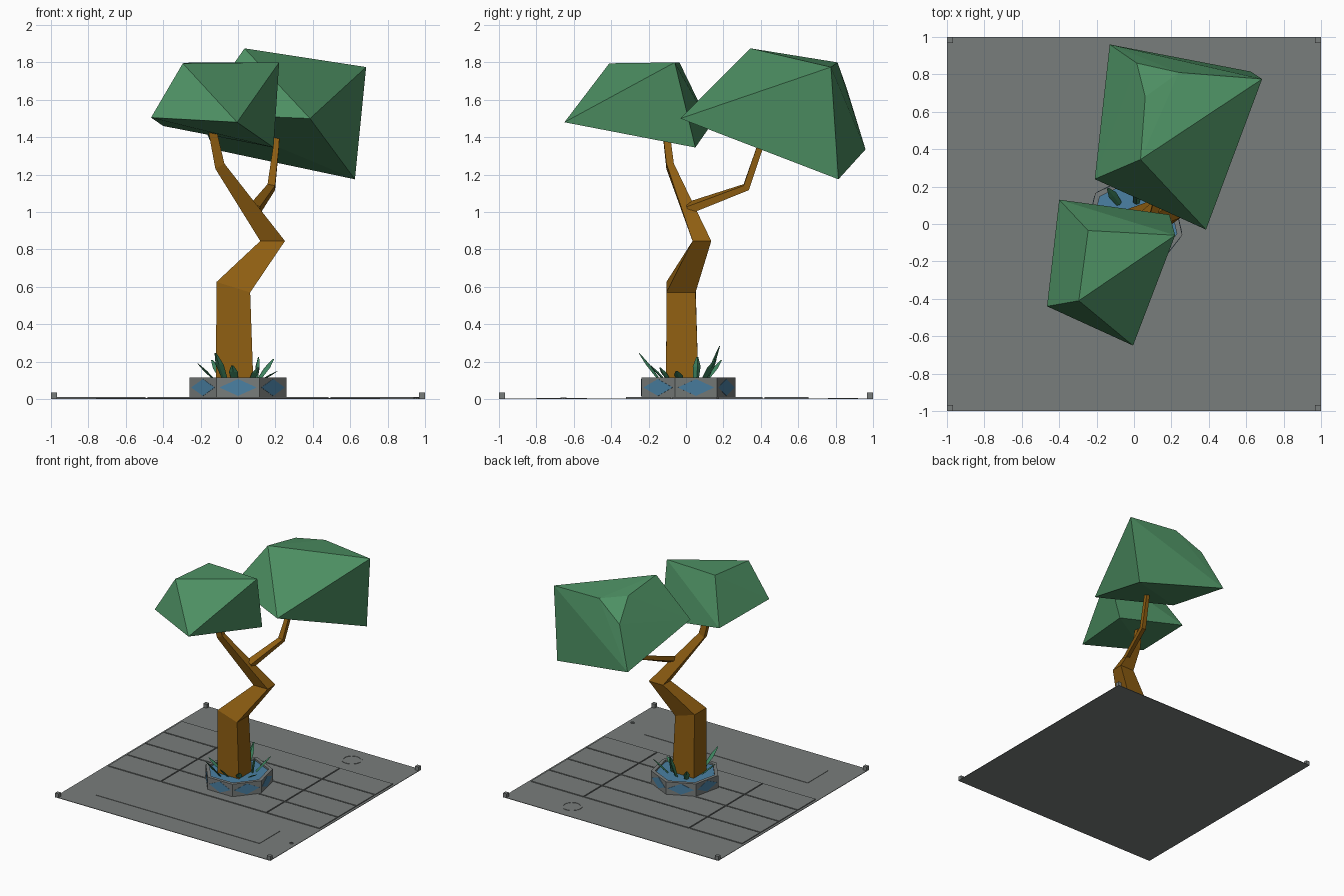
import bpy, bmesh, math
from mathutils import Vector

if "Cube" in bpy.data.objects:
    bpy.data.objects.remove(bpy.data.objects["Cube"])


def mat(name, c):
    m = bpy.data.materials.new(name)
    m.diffuse_color = (*c, 1)
    m.use_nodes = True
    m.node_tree.nodes["Principled BSDF"].inputs["Base Color"].default_value = m.diffuse_color
    return m


GREY = mat("stone grey", (0.19, 0.205, 0.2))
BROWN = mat("bark brown", (0.28, 0.115, 0.006))
GREEN = mat("leaf green", (0.075, 0.28, 0.125))
GRASS = mat("grass green", (0.05, 0.24, 0.12))
BLUE = mat("water blue", (0.07, 0.22, 0.37))


def finish(bm, name, m):
    bmesh.ops.recalc_face_normals(bm, faces=bm.faces)
    me = bpy.data.meshes.new(name)
    bm.to_mesh(me)
    bm.free()
    me.materials.append(m)
    ob = bpy.data.objects.new(name, me)
    bpy.context.collection.objects.link(ob)
    return ob


def add_box(bm, x0, x1, y0, y1, z0, z1):
    r = bmesh.ops.create_cube(bm, size=1)
    for v in r["verts"]:
        v.co = Vector((x0 + (v.co.x + .5) * (x1 - x0),
                       y0 + (v.co.y + .5) * (y1 - y0),
                       z0 + (v.co.z + .5) * (z1 - z0)))


def loft(bm, rings, closed=False):
    """Skin a list of point rings; cap the ends unless the path is closed."""
    vs = [[bm.verts.new(p) for p in r] for r in rings]
    n = len(vs[0])
    pairs = list(zip(vs, vs[1:])) + ([(vs[-1], vs[0])] if closed else [])
    for a, b in pairs:
        for i in range(n):
            j = (i + 1) % n
            bm.faces.new((a[i], a[j], b[j], b[i]))
    if not closed:
        bm.faces.new(vs[0][::-1])
        bm.faces.new(vs[-1])


def limb(name, sections):
    """Four-sided limb: each section is centre, half side u, half side v."""
    bm = bmesh.new()
    rings = []
    for c, u, v in sections:
        c, u, v = Vector(c), Vector(u), Vector(v)
        rings.append([c - u - v, c + u - v, c + u + v, c - u + v])
    loft(bm, rings)
    return finish(bm, name, BROWN)


def circle(n, r, z, a0=0, cx=0, cy=0):
    return [(cx + r * math.cos(a0 + i * 2 * math.pi / n),
             cy + r * math.sin(a0 + i * 2 * math.pi / n), z) for i in range(n)]


def ring(bm, n, ro, ri, z0, z1, a0=0, cx=0, cy=0):
    loft(bm, [circle(n, r, z, a0, cx, cy) for r, z in
              ((ro, z0), (ro, z1), (ri, z1), (ri, z0))], closed=True)


# Ground slab
bm = bmesh.new()
add_box(bm, -1, 1, -1, 1, 0, .004)
finish(bm, "ground_slab", GREY)

# Paving tiles with narrow joints
bm = bmesh.new()
xs = (-.985, -.49, .49, .985)
ys = (-.325, -.078, .17, .415, .66)
g = .005
for x0, x1 in zip(xs, xs[1:]):
    for y0, y1 in zip(ys, ys[1:]):
        add_box(bm, x0 + g, x1 - g, y0 + g, y1 - g, .002, .011)
finish(bm, "paving_tiles", GREY)

# Front panel, round cover and small stud
bm = bmesh.new()
add_box(bm, -.76, .76, -.80, -.53, .002, .007)
finish(bm, "front_panel", GREY)
bm = bmesh.new()
ring(bm, 16, .08, .065, .002, .007, 0, .47, .84)
ring(bm, 8, .016, .008, .002, .009, 0, .955, -.655)
finish(bm, "round_covers", GREY)

# Corner blocks
bm = bmesh.new()
for sx in (-.983, .983):
    for sy in (-.983, .983):
        add_box(bm, sx - .016, sx + .016, sy - .016, sy + .016, .004, .036)
finish(bm, "corner_blocks", GREY)

# Seven-sided planter with a flat face to the front
A0 = -math.pi / 2 + math.pi / 7
R, H = .265, .115
bm = bmesh.new()
ring(bm, 7, R, .235, .003, H, A0)
finish(bm, "planter_wall", GREY)
bm = bmesh.new()
loft(bm, [circle(7, .238, .004, A0), circle(7, .238, .1, A0)])
finish(bm, "planter_water", BLUE)

# Diamond plates on each planter face
bm = bmesh.new()
for i in range(7):
    a = -math.pi / 2 + i * 2 * math.pi / 7
    n = Vector((math.cos(a), math.sin(a), 0))
    t = Vector((-n.y, n.x, 0))
    up = Vector((0, 0, 1))
    rings = []
    for d in (-.003, .002):
        c = n * (R * math.cos(math.pi / 7) + d) + up * .062
        rings.append([c + t * .1, c + up * .045, c - t * .1, c - up * .045])
    loft(bm, rings)
finish(bm, "planter_diamonds", BLUE)

# Grass blades leaning out from the trunk
bm = bmesh.new()
for tip in ((-.12, -.25, .245), (.02, .18, .285), (.19, .16, .215), (-.215, -.08, .19),
            (-.14, .19, .21), (.11, .06, .225), (.21, -.05, .15), (-.03, -.19, .18),
            (.11, -.14, .17)):
    tip = Vector(tip)
    out = Vector((tip.x, tip.y, 0)).normalized()
    side = Vector((-out.y, out.x, 0))
    base = out * max(.11, Vector((tip.x, tip.y)).length * .55)
    base.z = .095
    rings = []
    for f, w in ((0, .016), (.6, .024), (1, .006)):
        c = base.lerp(tip, f)
        d = out * w * .4
        rings.append([c + side * w, c + d, c - side * w, c - d])
    loft(bm, rings)
finish(bm, "grass_blades", GRASS)

# Trunk and side branch
limb("trunk", [
    ((-.018, -.02, .09), (.1, 0, 0), (0, .086, 0)),
    ((-.025, -.027, .598), (.09, 0, -.028), (0, .078, 0)),
    ((.185, .085, .845), (.066, 0, 0), (0, .05, 0)),
    ((-.097, -.085, 1.245), (.024, 0, .014), (0, .02, 0)),
    ((-.15, -.115, 1.5), (.02, 0, .004), (0, .018, 0))])
limb("branch", [
    ((.095, .01, 1.02), (.022, 0, -.012), (0, -.006, .02)),
    ((.178, .322, 1.133), (.02, 0, -.004), (0, -.014, .012)),
    ((.205, .40, 1.36), (.015, 0, 0), (0, -.016, .005)),
    ((.21, .43, 1.48), (.014, 0, 0), (0, -.014, .004))])

# Faceted leaf clumps as hulls of a few corners
for name, pts in (
    ("rear_leaf_clump", ((.035, .345, 1.875), (.685, .775, 1.775), (.625, .815, 1.175),
                         (.385, -.03, 1.5), (-.13, .96, 1.335), (-.21, .24, 1.525),
                         (.015, .86, 1.66), (.24, .81, 1.80), (.06, .68, 1.82))),
    ("front_leaf_clump", ((-.005, -.65, 1.48), (-.295, -.41, 1.795), (.22, -.06, 1.8),
                          (.19, .05, 1.345), (-.465, -.44, 1.505), (-.40, .13, 1.46),
                          (-.245, -.035, 1.8)))):
    bm = bmesh.new()
    for p in pts:
        bm.verts.new(p)
    bmesh.ops.convex_hull(bm, input=bm.verts)
    finish(bm, name, GREEN)
